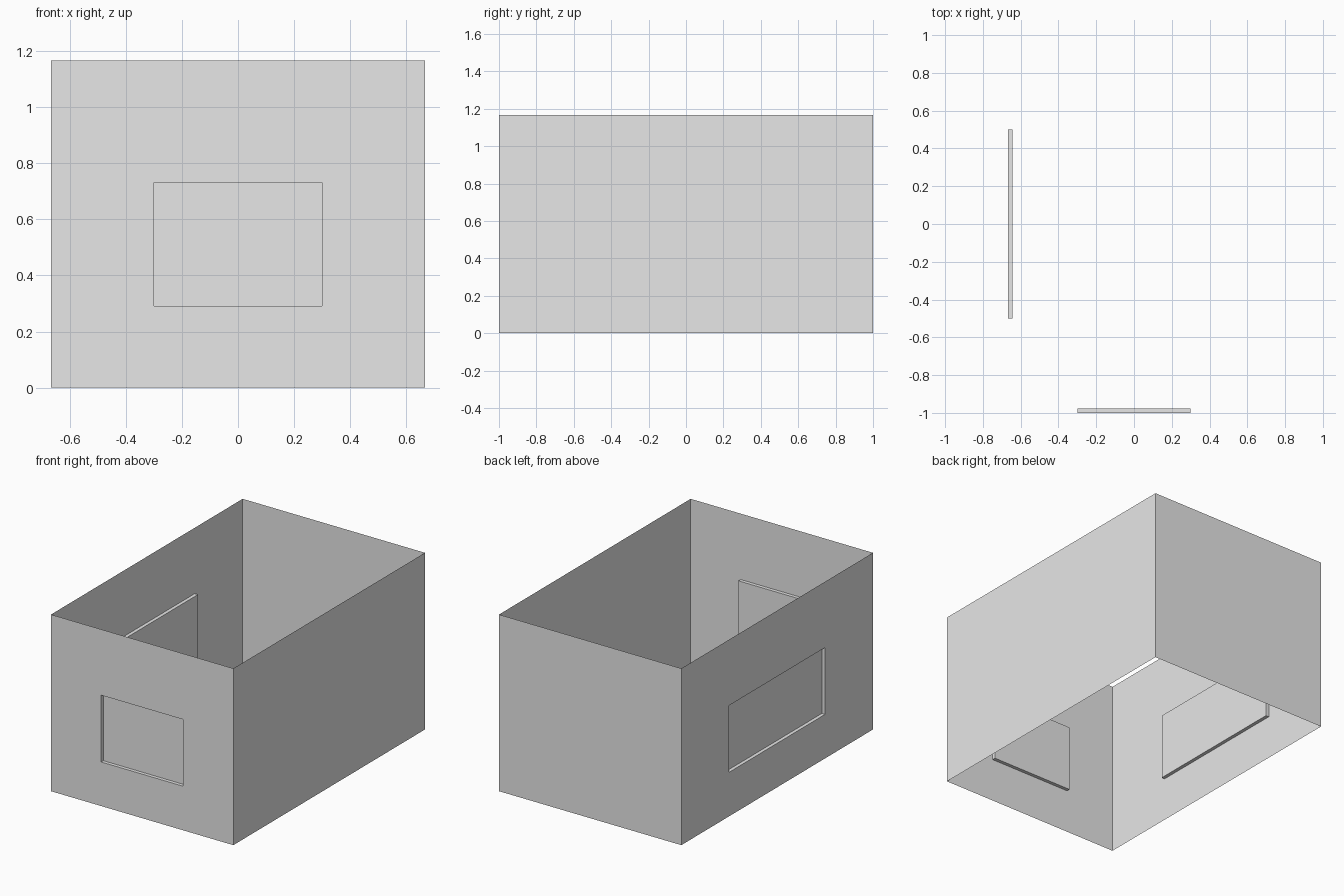
import bpy
import bmesh
from math import radians
from mathutils import Matrix

default_cube = bpy.data.objects.get("Cube")
if default_cube:
    bpy.data.objects.remove(default_cube, do_unlink=True)

HALF_X, HALF_Y, HEIGHT = 0.666, 1.0, 1.167
SILL, LINTEL, RECESS = 0.291, 0.732, 0.023

# Plain wall paint
paint = bpy.data.materials.new("light_grey")
paint.use_nodes = True
paint.diffuse_color = (0.8, 0.8, 0.8, 1)
paint.node_tree.nodes["Principled BSDF"].inputs["Base Color"].default_value = paint.diffuse_color


def rectangle(bm, half_width, bottom, top, y):
    """Four vertices, counter-clockwise as seen from outside."""
    corners = [(-half_width, bottom), (half_width, bottom), (half_width, top), (-half_width, top)]
    return [bm.verts.new((x, y, z)) for x, z in corners]


def wall(name, half_width, distance, angle, window=None):
    """Thin sheet facing -y, turned about z, with an optional recessed window."""
    bm = bmesh.new()
    loops = [rectangle(bm, half_width, 0, HEIGHT, -distance)]
    if window:
        loops += [rectangle(bm, window, SILL, LINTEL, y) for y in (-distance, RECESS - distance)]
    # Wall around the opening, then the window reveals
    for outer, inner in zip(loops, loops[1:]):
        for i in range(4):
            j = (i + 1) % 4
            bm.faces.new((outer[i], outer[j], inner[j], inner[i]))
    # Window pane, or the whole plain wall
    bm.faces.new(loops[-1])
    bm.transform(Matrix.Rotation(radians(angle), 4, "Z"))
    mesh = bpy.data.meshes.new(name)
    bm.to_mesh(mesh)
    bm.free()
    mesh.materials.append(paint)
    bpy.context.collection.objects.link(bpy.data.objects.new(name, mesh))


# Four walls of the open room
wall("front_wall", HALF_X, HALF_Y, 0, window=0.3)
wall("left_wall", HALF_Y, HALF_X, 90)
wall("back_wall", HALF_X, HALF_Y, 180)
wall("right_wall", HALF_Y, HALF_X, -90, window=0.5)
